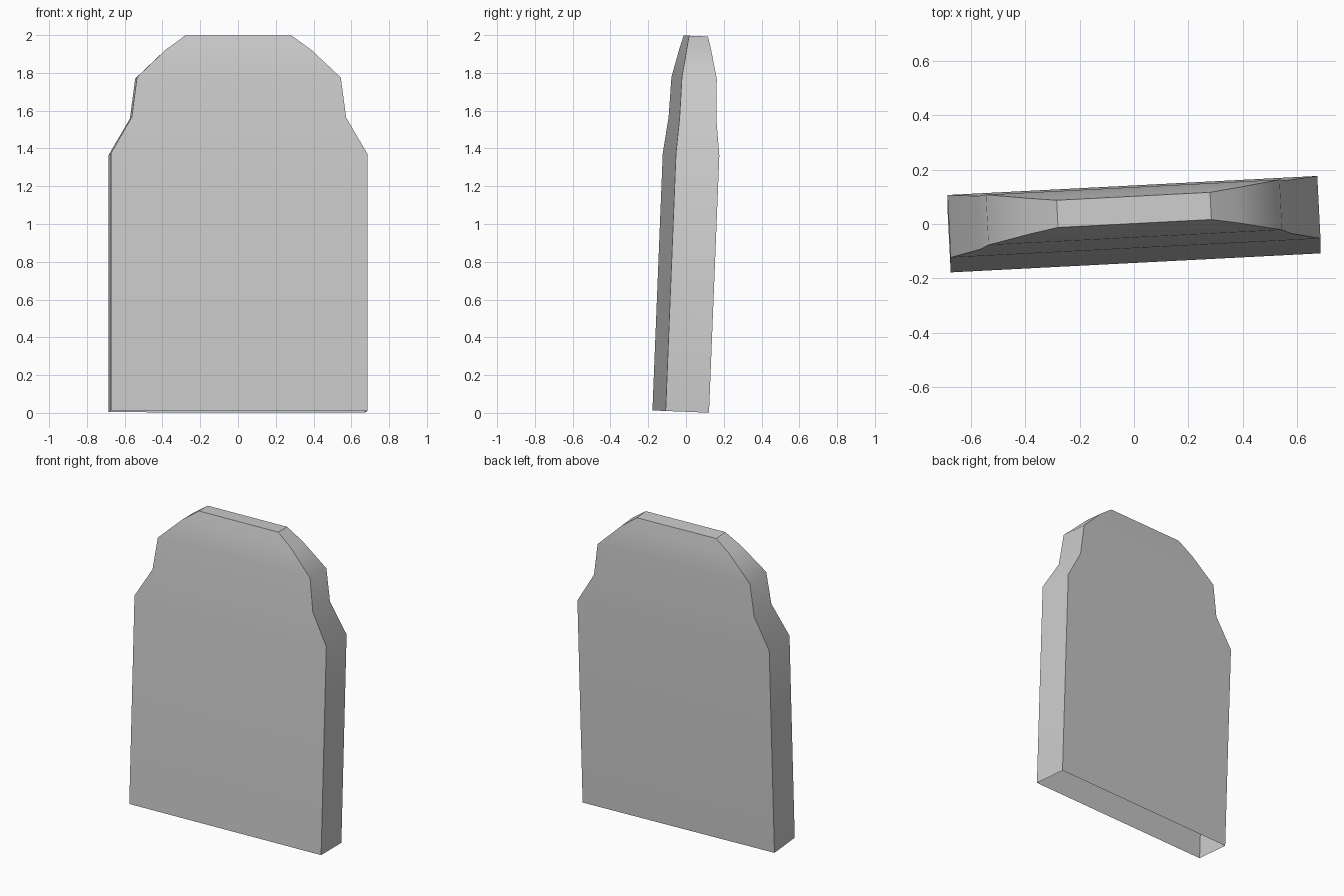
import bpy, bmesh
from math import radians
from mathutils import Matrix, Vector

if "Cube" in bpy.data.objects:
    bpy.data.objects.remove(bpy.data.objects["Cube"])

# Slab cross-sections from the open base to the top: half width, depth, height
RINGS = [(0.68, 0.23, 0.0), (0.68, 0.23, 1.362), (0.568, 0.195, 1.555),
         (0.54, 0.185, 1.767), (0.385, 0.131, 1.915), (0.282, 0.10, 1.99)]

bm = bmesh.new()
loops = [[bm.verts.new((sx * w, sy * d / 2, z))
          for sx, sy in ((-1, -1), (1, -1), (1, 1), (-1, 1))]
         for w, d, z in RINGS]

# Walls with sharp vertical corners, smooth over the bends
for low, high in zip(loops, loops[1:]):
    for i in range(4):
        j = (i + 1) % 4
        bm.faces.new((low[i], low[j], high[j], high[i])).smooth = True
    for a, b in zip(low, high):
        bm.edges.get((a, b)).smooth = False

# Flat top cap with a sharp rim; the base stays open
cap = bm.faces.new(loops[-1])
for e in cap.edges:
    e.smooth = False

# Slight turn and backward lean, as if settled in the ground
lean = Matrix.Rotation(radians(-2.3), 4, 'X') @ Matrix.Rotation(radians(2.95), 4, 'Z')
bm.transform(Matrix.Translation(Vector((0, -0.028, 0.007))) @ lean)

mesh = bpy.data.meshes.new("stone_slab")
bm.to_mesh(mesh)
bm.free()
bpy.context.collection.objects.link(bpy.data.objects.new("stone_slab", mesh))
